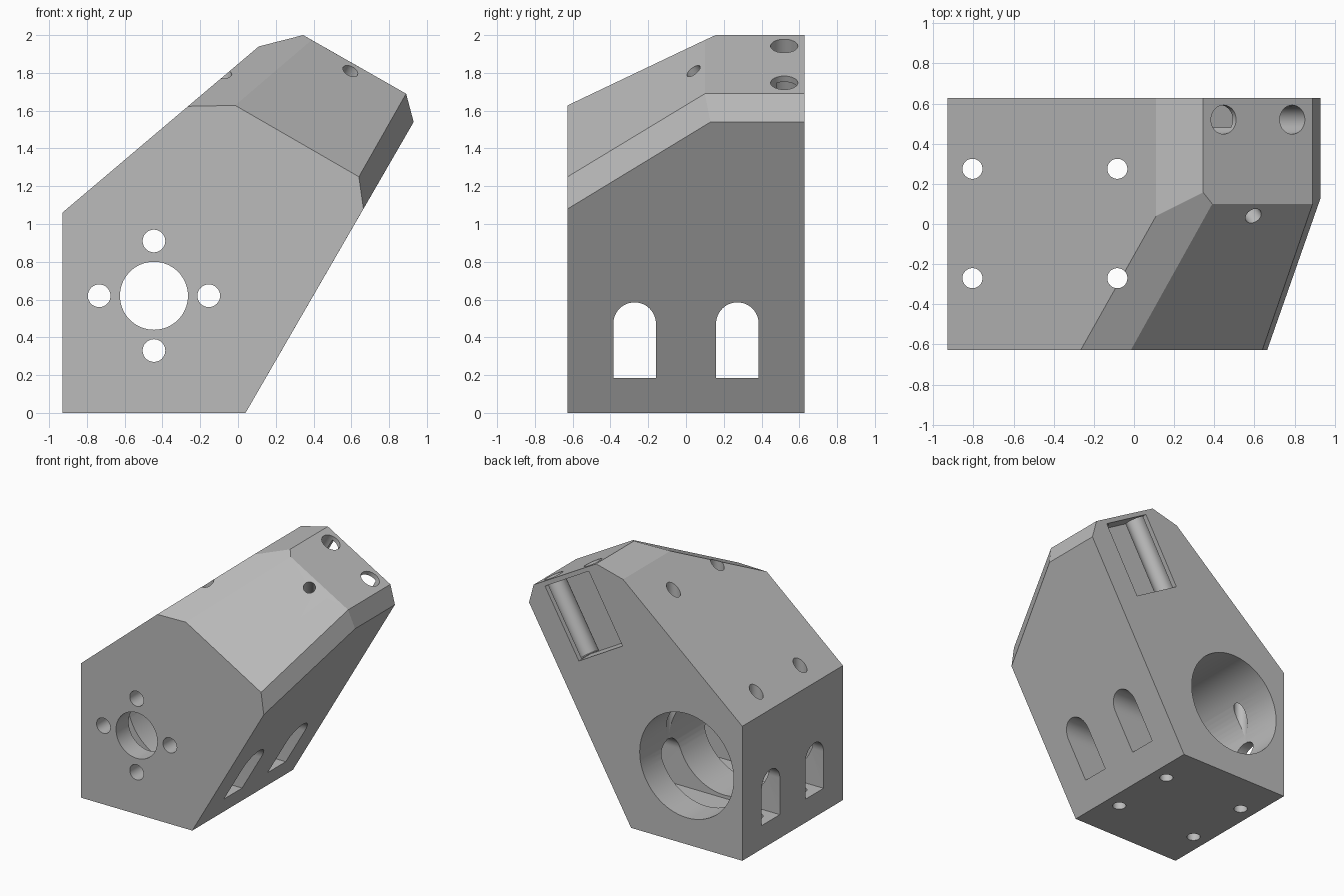
import bpy, bmesh
from math import pi, sin, cos, radians
from mathutils import Vector, Matrix

if "Cube" in bpy.data.objects:
    bpy.data.objects.remove(bpy.data.objects["Cube"])

HALF = 0.627                                   # half depth of the block
UP = Vector((0.5, 0, 0.866))                   # direction of the leaning arm
ACROSS = Vector((0.866, 0, -0.5))              # across the end of the arm


def make_object(name, bm):
    bmesh.ops.recalc_face_normals(bm, faces=bm.faces)
    mesh = bpy.data.meshes.new(name)
    bm.to_mesh(mesh)
    bm.free()
    obj = bpy.data.objects.new(name, mesh)
    bpy.context.collection.objects.link(obj)
    return obj


def cylinder(name, start, end, radius, sides=48):
    start, end = Vector(start), Vector(end)
    axis = end - start
    turn = axis.to_track_quat('Z', 'Y').to_matrix().to_4x4()
    bm = bmesh.new()
    bmesh.ops.create_cone(bm, cap_ends=True, segments=sides, radius1=radius,
                          radius2=radius, depth=axis.length,
                          matrix=Matrix.Translation((start + end) / 2) @ turn)
    return make_object(name, bm)


def prism(name, outline, offset):
    bm = bmesh.new()
    face = bm.faces.new([bm.verts.new(p) for p in outline])
    out = bmesh.ops.extrude_face_region(bm, geom=[face])["geom"]
    bmesh.ops.translate(bm, vec=offset,
                        verts=[v for v in out if isinstance(v, bmesh.types.BMVert)])
    return make_object(name, bm)


# Leaning block with a sloped front shoulder
back = [(-0.93, 0), (0.04, 0), (0.93, 1.54), (0.89, 1.69), (0.345, 2), (0.11, 1.94), (-0.93, 1.06)]
front = [(-0.93, 0), (0.04, 0), (0.664, 1.08), (0.64, 1.25), (-0.015, 1.628), (-0.265, 1.623), (-0.93, 1.06)]
ridge = [(0.93, 0.13, 1.54), (0.89, 0.1, 1.69), (0.39, 0.1, 1.974), (0.345, 0.157, 2), (0.11, 0.04, 1.94)]
points = [(x, HALF, z) for x, z in back] + [(x, -HALF, z) for x, z in front] + ridge
bm = bmesh.new()
for p in points:
    bm.verts.new(p)
bmesh.ops.convex_hull(bm, input=bm.verts)
bmesh.ops.dissolve_limit(bm, angle_limit=radians(2), verts=bm.verts, edges=bm.edges)
body = make_object("bracket_body", bm)

cutters = []

# Large bore from the back, stepped hole and four bolt holes in the front wall
cx, cz = -0.445, 0.62
cutters.append(cylinder("bore", (cx, -0.47, cz), (cx, 1, cz), 0.41, 72))
cutters.append(cylinder("shaft_hole", (cx, -1, cz), (cx, 0, cz), 0.18, 64))
for i in range(4):
    x, z = cx + 0.29 * cos(i * pi / 2), cz + 0.29 * sin(i * pi / 2)
    cutters.append(cylinder("bolt_hole", (x, -1, z), (x, 0, z), 0.06))

# Two arched slots through the sides
for side in (-1, 1):
    y, r, base, spring = side * 0.272, 0.113, 0.185, 0.472
    arch = [(-1.5, y - r, base), (-1.5, y + r, base)]
    arch += [(-1.5, y + r * cos(a * pi / 24), spring + r * sin(a * pi / 24)) for a in range(25)]
    cutters.append(prism("side_slot", arch, (3, 0, 0)))

# Four upright mounting holes
for x in (-0.805, -0.083):
    for y in (-0.27, 0.275):
        cutters.append(cylinder("mount_hole", (x, y, -0.5), (x, y, 2.5), 0.05))

# Pocket in the back of the arm, with two rod holes along its sides
end = Vector((0.6175, 0, 1.845))
floor = Vector((0, 0.48, 0))
near, far = end - UP * 0.035 + floor, end - UP * 0.625 + floor
wide = ACROSS * 0.22
cutters.append(prism("pocket", [near - wide, near + wide, far + wide, far - wide], (0, 0.5, 0)))
for side in (-1, 1):
    top = end + ACROSS * 0.197 * side + Vector((0, 0.52, 0))
    cutters.append(cylinder("rod_hole", top + UP * 0.2, top - UP * 0.62, 0.072))

# Screw hole square to the sloped shoulder
mouth, normal = Vector((0.595, 0.04, 1.81)), Vector((0.41, -0.57, 0.715))
cutters.append(cylinder("screw_hole", mouth + normal * 0.15, mouth - normal * 0.3, 0.043))

# Cut everything out
bpy.context.view_layer.objects.active = body
for cutter in cutters:
    mod = body.modifiers.new("cut", 'BOOLEAN')
    mod.operation, mod.solver, mod.object = 'DIFFERENCE', 'EXACT', cutter
    bpy.ops.object.modifier_apply(modifier=mod.name)
    bpy.data.objects.remove(cutter)

# One plain grey
grey = bpy.data.materials.new("plain_grey")
grey.use_nodes = True
colour = (0.5, 0.5, 0.5, 1)
grey.diffuse_color = colour
grey.node_tree.nodes["Principled BSDF"].inputs["Base Color"].default_value = colour
body.data.materials.clear()
body.data.materials.append(grey)
for poly in body.data.polygons:
    poly.material_index = 0

bpy.ops.object.select_all(action='DESELECT')
body.select_set(True)
bpy.ops.object.shade_smooth_by_angle(angle=radians(10))
